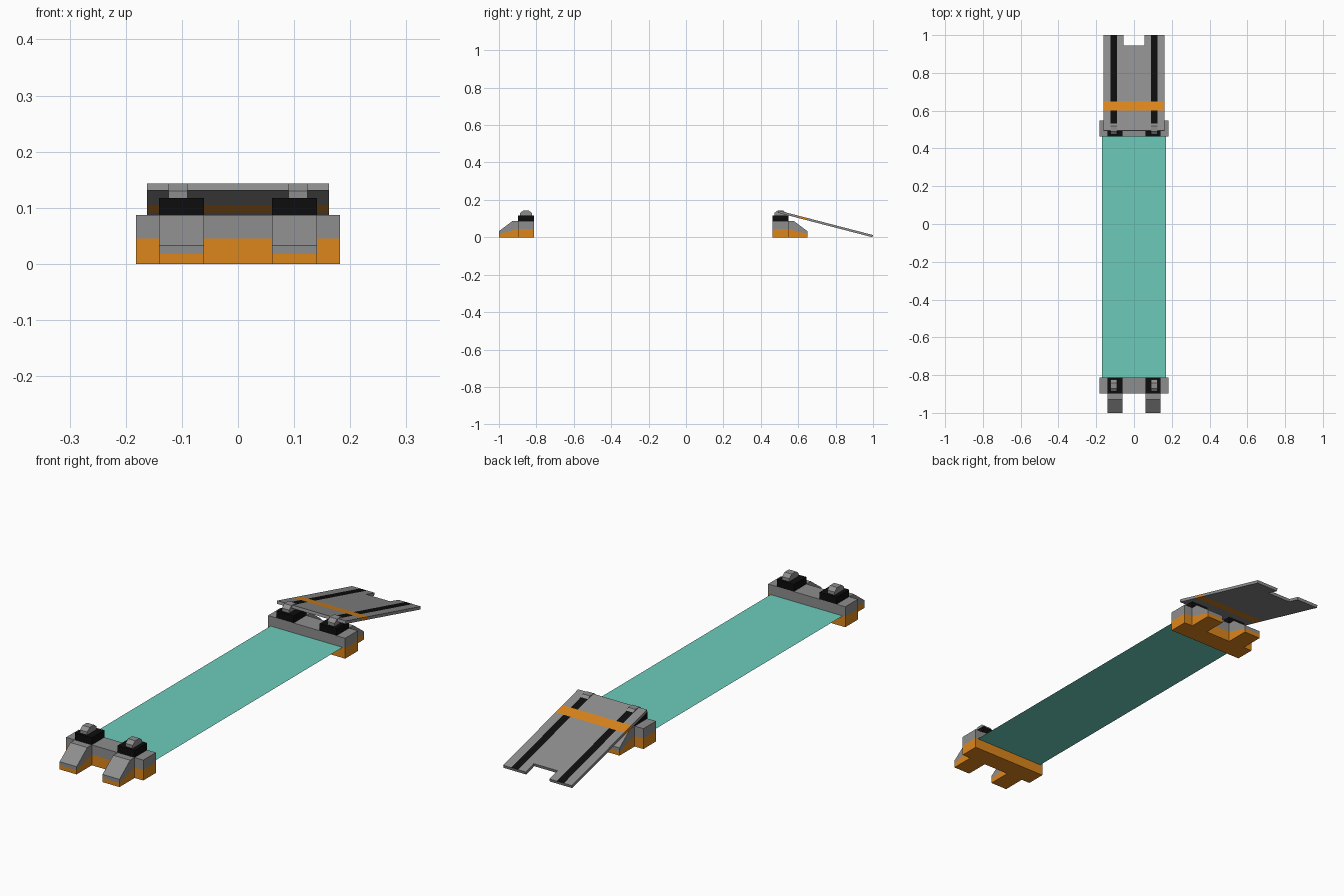
import bpy, bmesh
from mathutils import Vector

if "Cube" in bpy.data.objects:
    bpy.data.objects.remove(bpy.data.objects["Cube"])


def material(name, rgb):
    m = bpy.data.materials.new(name)
    m.diffuse_color = (*rgb, 1)
    m.use_nodes = True
    m.node_tree.nodes["Principled BSDF"].inputs["Base Color"].default_value = m.diffuse_color
    return m


GREY = material("grey", (0.27, 0.27, 0.27))
ORANGE = material("orange", (0.72, 0.24, 0.012))
BLACK = material("black", (0.004, 0.004, 0.004))
TEAL = material("teal", (0.15, 0.60, 0.50))


def finish(name, bm, mats):
    bmesh.ops.recalc_face_normals(bm, faces=bm.faces)
    me = bpy.data.meshes.new(name)
    bm.to_mesh(me)
    bm.free()
    for m in mats:
        me.materials.append(m)
    ob = bpy.data.objects.new(name, me)
    bpy.context.collection.objects.link(ob)
    return ob


def prism(name, profile, x0, x1, mats, split=None):
    """Extrude a (y, z) profile along x; faces below the split plane get material 1."""
    bm = bmesh.new()
    face = bm.faces.new([bm.verts.new((x0, y, z)) for y, z in profile])
    ext = bmesh.ops.extrude_face_region(bm, geom=[face])
    moved = [v for v in ext["geom"] if isinstance(v, bmesh.types.BMVert)]
    bmesh.ops.translate(bm, verts=moved, vec=(x1 - x0, 0, 0))
    if split:
        co, no = Vector(split[0]), Vector(split[1])
        bmesh.ops.bisect_plane(bm, geom=bm.verts[:] + bm.edges[:] + bm.faces[:],
                               plane_co=co, plane_no=no)
        for f in bm.faces:
            f.material_index = int((f.calc_center_median() - co).dot(no) < 0)
    return finish(name, bm, mats)


def end_support(prefix, inner, s):
    """Support whose inner face is at y=inner, with its feet pointing along s*y."""
    def pts(*p):
        return [(inner + s * d, z) for d, z in p]

    outer = inner + s * 0.085
    # two-tone crossbar
    prism(prefix + "_crossbar", pts((0, 0), (0.085, 0), (0.085, 0.087), (0, 0.087)),
          -0.182, 0.182, (GREY, ORANGE), ((0, 0, 0.045), (0, 0, 1)))
    for side, xs in (("left", -1), ("right", 1)):
        # sloped foot with a slanted orange border
        prism(f"{prefix}_{side}_foot",
              pts((0.085, 0), (0.187, 0), (0.187, 0.033), (0.115, 0.087), (0.085, 0.087)),
              xs * 0.061, xs * 0.141, (GREY, ORANGE),
              ((0, outer, 0.045), (0, s * 0.27, 1)))
        # black pad and chamfered lug
        prism(f"{prefix}_{side}_pad",
              pts((0, 0.087), (0.085, 0.087), (0.085, 0.117), (0, 0.117)),
              xs * 0.061, xs * 0.141, (BLACK,))
        prism(f"{prefix}_{side}_lug",
              pts((0.011, 0.117), (0.074, 0.117), (0.074, 0.13), (0.057, 0.143),
                  (0.028, 0.143), (0.011, 0.13)),
              xs * 0.09, xs * 0.124, (GREY,))


end_support("front", -0.813, -1)
end_support("back", 0.462, 1)

# thin deck sheet between the supports
bm = bmesh.new()
bm.faces.new([bm.verts.new(p) for p in ((-0.17, -0.813, 0.045), (0.17, -0.813, 0.045),
                                        (0.17, 0.462, 0.045), (-0.17, 0.462, 0.045))])
deck = finish("deck_sheet", bm, (TEAL,))

# sloping ramp: a grid of cells, coloured by stripe and band, with an end notch
XS = (-0.162, -0.124, -0.091, -0.056, 0.056, 0.091, 0.124, 0.162)
YS = (0.495, 0.60, 0.648, 0.945, 1.0)
bm = bmesh.new()
grid = [[bm.verts.new((x, y, 0.012 + (1 - y) * 0.131 / 0.505)) for x in XS] for y in YS]
for j in range(len(YS) - 1):
    for i in range(len(XS) - 1):
        if i == 3 and j == 3:
            continue
        f = bm.faces.new((grid[j][i], grid[j][i + 1], grid[j + 1][i + 1], grid[j + 1][i]))
        f.material_index = 1 if j == 1 else 2 if i in (1, 5) else 0
top = bm.faces[:]
# thickness: plain underside keeping only the orange band
ext = bmesh.ops.extrude_face_region(bm, geom=top, use_keep_orig=True)
under = [g for g in ext["geom"] if isinstance(g, bmesh.types.BMFace)]
bmesh.ops.translate(bm, verts=list({v for f in under for v in f.verts}),
                    vec=(0, -0.003, -0.012))
for f in bm.faces:
    if f not in top:
        f.material_index = int(0.60 < f.calc_center_median().y < 0.648)
finish("ramp", bm, (GREY, ORANGE, BLACK))
